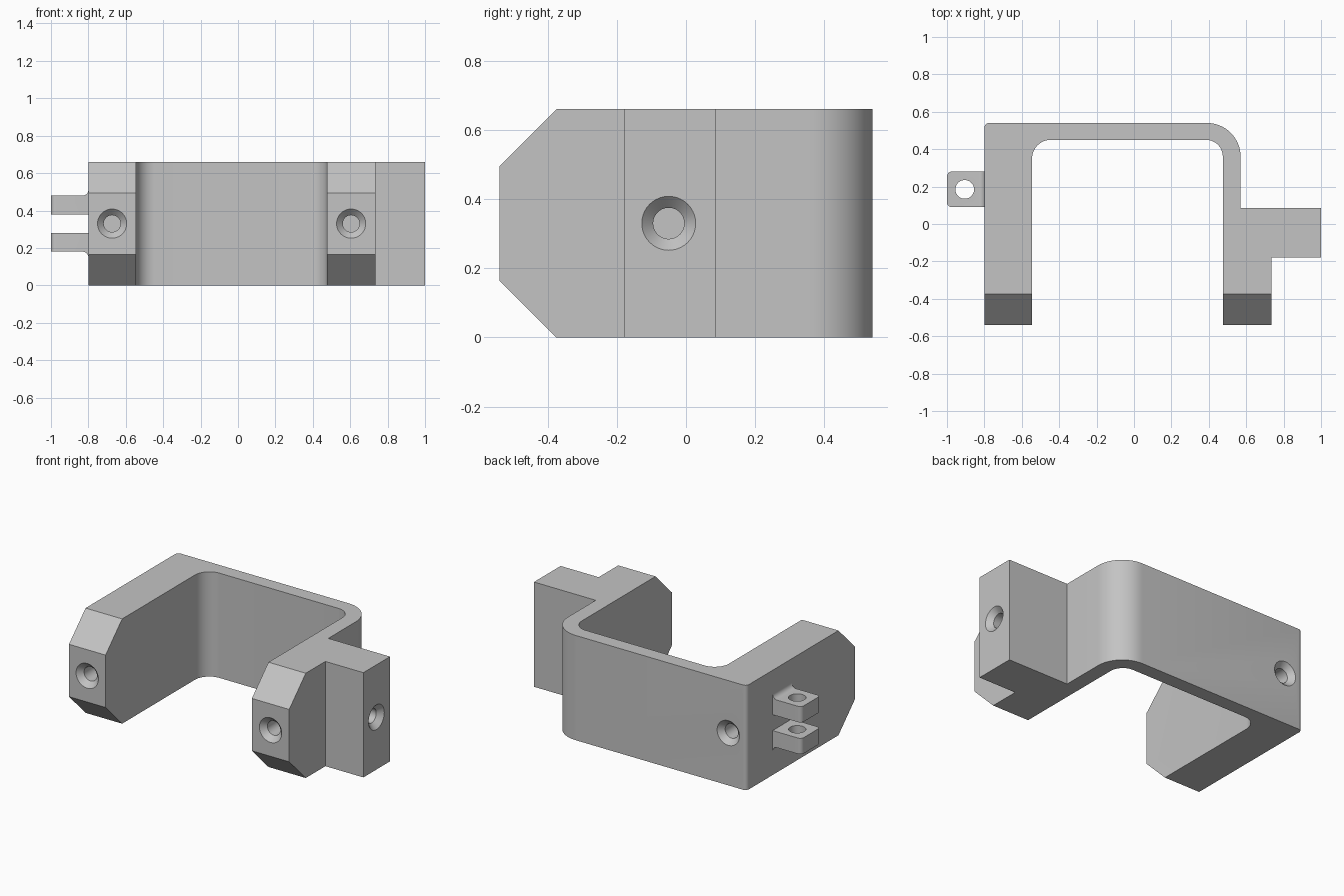
import bpy, bmesh
from math import sin, cos, pi, radians
from mathutils import Vector

cube = bpy.data.objects.get("Cube")
if cube:
    bpy.data.objects.remove(cube, do_unlink=True)

HEIGHT = 0.66
MID = HEIGHT / 2

grey = bpy.data.materials.new("grey plastic")
grey.use_nodes = True
colour = (0.55, 0.55, 0.55, 1)
grey.diffuse_color = colour
grey.node_tree.nodes["Principled BSDF"].inputs["Base Color"].default_value = colour


def arc(cx, cy, r, start, end, steps=12):
    """Points along a rounded corner, angles in degrees."""
    angles = [radians(start + (end - start) * i / steps) for i in range(steps + 1)]
    return [(cx + r * cos(a), cy + r * sin(a)) for a in angles]


def prism(points, direction):
    """Extrude a closed outline along a direction."""
    bm = bmesh.new()
    face = bm.faces.new([bm.verts.new(p) for p in points])
    out = bmesh.ops.extrude_face_region(bm, geom=[face])
    moved = [v for v in out["geom"] if isinstance(v, bmesh.types.BMVert)]
    bmesh.ops.translate(bm, verts=moved, vec=direction)
    bmesh.ops.recalc_face_normals(bm, faces=bm.faces)
    return bm


def make_object(name, bm):
    bmesh.ops.recalc_face_normals(bm, faces=bm.faces)
    mesh = bpy.data.meshes.new(name)
    bm.to_mesh(mesh)
    bm.free()
    mesh.materials.append(grey)
    obj = bpy.data.objects.new(name, mesh)
    bpy.context.collection.objects.link(obj)
    return obj


def lathe_cutter(rings, location, axis):
    """Round cutter from (radius, depth) rings, running along axis."""
    bm = bmesh.new()
    n = 40
    loops = [[bm.verts.new((r * cos(2 * pi * i / n), r * sin(2 * pi * i / n), d))
              for i in range(n)] for r, d in rings]
    for a, b in zip(loops, loops[1:]):
        for i in range(n):
            j = (i + 1) % n
            bm.faces.new((a[i], a[j], b[j], b[i]))
    bm.faces.new(loops[0])
    bm.faces.new(loops[-1])
    obj = make_object("hole_cutter", bm)
    obj.rotation_euler = Vector(axis).to_track_quat("Z", "Y").to_euler()
    obj.location = location
    obj.hide_render = True
    return obj


def drill(target, cutter):
    mod = target.modifiers.new("hole", "BOOLEAN")
    mod.operation = "DIFFERENCE"
    mod.solver = "EXACT"
    mod.object = cutter
    bpy.ops.object.select_all(action="DESELECT")
    target.select_set(True)
    bpy.context.view_layer.objects.active = target
    bpy.ops.object.modifier_apply(modifier=mod.name)
    bpy.data.objects.remove(cutter, do_unlink=True)


def smooth(obj):
    bpy.ops.object.select_all(action="DESELECT")
    obj.select_set(True)
    bpy.context.view_layer.objects.active = obj
    bpy.ops.object.shade_smooth_by_angle(angle=radians(30))


# Bracket: two arms, thin back wall and side block in one outline
outline = [(-0.8, -0.54), (-0.545, -0.54)]
outline += arc(-0.445, 0.35, 0.1, 180, 90)
outline += arc(0.385, 0.36, 0.09, 90, 0)
outline += [(0.475, -0.54), (0.735, -0.54), (0.735, -0.18),
            (1, -0.18), (1, 0.085), (0.57, 0.085)]
outline += arc(0.39, 0.36, 0.18, 0, 90, 16)
outline += arc(-0.775, 0.515, 0.025, 90, 180, 6)
bm = prism([(x, y, 0) for x, y in outline], (0, 0, HEIGHT))

# Sloped top and bottom on the arm tips
for z, side in ((0.165, -1), (HEIGHT - 0.165, 1)):
    bmesh.ops.bisect_plane(bm, geom=bm.verts[:] + bm.edges[:] + bm.faces[:],
                           plane_co=(0, -0.54, z), plane_no=(0, -1, side),
                           clear_outer=True)
    rim = [e for e in bm.edges if e.is_boundary]
    bmesh.ops.holes_fill(bm, edges=rim)
bracket = make_object("bracket", bm)

# Countersunk blind screw holes: arm tips, back corner and side block
screw = [(0.088, -0.01), (0.045, 0.033), (0.045, 0.25)]
for place, axis in (((-0.673, -0.54, MID), (0, 1, 0)),
                    ((0.605, -0.54, MID), (0, 1, 0)),
                    ((-0.673, 0.54, MID), (0, -1, 0)),
                    ((1, -0.05, MID), (-1, 0, 0))):
    drill(bracket, lathe_cutter(screw, place, axis))
smooth(bracket)

# Pair of hinge lugs, filleted into the arm on their outer faces
for name, side in (("upper_lug", 1), ("lower_lug", -1)):
    inner, outer = 0.05, 0.15
    section = [(-0.79, inner), (-1, inner), (-1, outer)]
    section += arc(-0.83, outer + 0.03, 0.03, 270, 360, 8)
    section += [(-0.79, outer + 0.03)]
    bm = prism([(x, 0.09, MID + side * h) for x, h in section], (0, 0.19, 0))
    corners = [e for e in bm.edges
               if all(v.co.x < -0.99 for v in e.verts)
               and abs(e.verts[0].co.z - e.verts[1].co.z) > 0.05]
    bmesh.ops.bevel(bm, geom=corners, offset=0.025, segments=6,
                    profile=0.5, affect="EDGES")
    lug = make_object(name, bm)
    drill(lug, lathe_cutter([(0.05, -0.3), (0.05, 0.3)],
                            (-0.905, 0.185, MID), (0, 0, 1)))
    smooth(lug)
